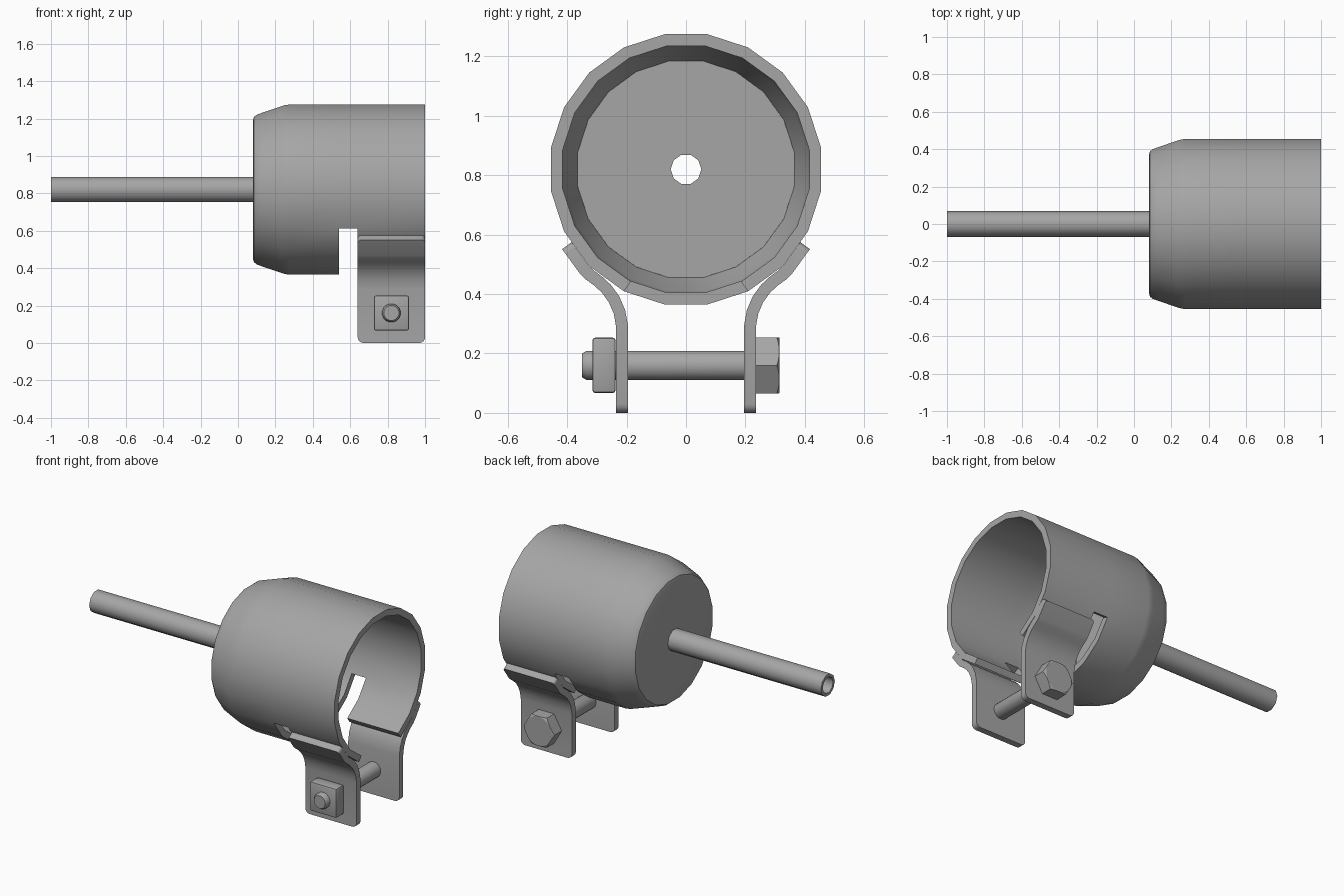
import bpy, bmesh
from math import pi, sin, cos, atan2, radians, sqrt
from mathutils import Matrix, Vector

if "Cube" in bpy.data.objects:
    bpy.data.objects.remove(bpy.data.objects["Cube"], do_unlink=True)

AXIS_Z = 0.82                       # height of the cup and tube axis
BOLT = Vector((0.82, 0, 0.16))      # centre of the clamp bolt

steel = bpy.data.materials.new("grey steel")
steel.use_nodes = True
COLOUR = (0.38, 0.38, 0.38, 1)
steel.diffuse_color = COLOUR
steel.node_tree.nodes["Principled BSDF"].inputs["Base Color"].default_value = COLOUR


def make_object(name, bm):
    bmesh.ops.remove_doubles(bm, verts=bm.verts, dist=1e-5)
    bmesh.ops.recalc_face_normals(bm, faces=bm.faces)
    mesh = bpy.data.meshes.new(name)
    bm.to_mesh(mesh)
    bm.free()
    mesh.materials.append(steel)
    obj = bpy.data.objects.new(name, mesh)
    bpy.context.collection.objects.link(obj)
    return obj


def activate(obj):
    bpy.ops.object.select_all(action='DESELECT')
    obj.select_set(True)
    bpy.context.view_layer.objects.active = obj


def apply_modifier(obj, kind, **settings):
    mod = obj.modifiers.new(kind.title(), kind)
    for key, value in settings.items():
        setattr(mod, key, value)
    activate(obj)
    bpy.ops.object.modifier_apply(modifier=mod.name)


def smooth(obj, angle=35):
    activate(obj)
    bpy.ops.object.shade_smooth_by_angle(angle=radians(angle))


def lathe(profile, sides, closed=False):
    """Turn (x, radius to flat) points about the x axis."""
    bm = bmesh.new()
    rings = []
    for x, r in profile:
        r /= cos(pi / sides)
        angles = [(k + 0.5) * 2 * pi / sides for k in range(sides)]
        rings.append([bm.verts.new((x, r * sin(a), r * cos(a))) for a in angles])
    pairs = list(zip(rings, rings[1:]))
    if closed:
        pairs.append((rings[-1], rings[0]))
    for a, b in pairs:
        for k in range(sides):
            j = (k + 1) % sides
            bm.faces.new((a[k], a[j], b[j], b[k]))
    return bm


def along_y(bm):
    bm.transform(Matrix.Translation(BOLT) @ Matrix.Rotation(pi / 2, 4, 'Z'))
    return bm


# Cup shell, with a cross slot and an open gap underneath
bm = lathe([(0.08, 0.055), (0.08, 0.37), (0.085, 0.388), (0.1, 0.4), (0.13, 0.411),
            (0.23, 0.445), (0.25, 0.451), (0.275, 0.455), (0.54, 0.455),
            (0.64, 0.455), (1.0, 0.455)], 20)
cut = []
for f in bm.faces:
    c = f.calc_center_median()
    from_bottom = atan2(abs(c.y), -c.z)
    limit = 63 if 0.54 < c.x < 0.64 else 27 if c.x > 0.64 else 0
    if from_bottom < radians(limit):
        cut.append(f)
bmesh.ops.delete(bm, geom=cut, context='FACES')
bm.transform(Matrix.Translation((0, 0, AXIS_Z)))
cup = make_object("cup_shell", bm)
apply_modifier(cup, 'SOLIDIFY', thickness=0.04, offset=-1, use_even_offset=True)
smooth(cup)

# Hollow tube
bm = lathe([(-1, 0.0665), (0.118, 0.0665), (0.118, 0.049), (-1, 0.049)], 10, closed=True)
bm.transform(Matrix.Translation((0, 0, AXIS_Z)))
smooth(make_object("tube", bm), 40)


# Clamp arms: bent strips with rounded corners
ARM_PATH = [Vector(p) for p in ((0.401, 0.563), (0.342, 0.482), (0.325, 0.465),
            (0.296, 0.444), (0.268, 0.418), (0.242, 0.382), (0.224, 0.34),
            (0.215, 0.29), (0.215, 0))]


def corner_rows(end, toward, radius):
    """Rows (point, inset) that round off the end of the strip."""
    step = (toward - end).normalized()
    rows = []
    for k in range(5):
        d = radius * (1 - cos(k * pi / 8))
        rows.append((end + step * d, radius - sqrt(radius ** 2 - (radius - d) ** 2)))
    return rows


def clamp_arm(name, side):
    rows = corner_rows(ARM_PATH[0], ARM_PATH[1], 0.02)
    rows += [(p, 0) for p in ARM_PATH[1:-1]]
    rows += corner_rows(ARM_PATH[-1], ARM_PATH[-2], 0.03)[::-1]
    bm = bmesh.new()
    edges = [[bm.verts.new((x, side * p.x, p.y)) for x in (0.64 + inset, 1 - inset)]
             for p, inset in rows]
    for a, b in zip(edges, edges[1:]):
        bm.faces.new((a[0], a[1], b[1], b[0]))
    arm = make_object(name, bm)
    apply_modifier(arm, 'SOLIDIFY', thickness=0.04, offset=0, use_even_offset=True)
    smooth(arm)


clamp_arm("front_clamp_arm", -1)
clamp_arm("back_clamp_arm", 1)

# Bolt shaft with a chamfered tip
bm = along_y(lathe([(-0.35, 0), (-0.35, 0.04), (-0.335, 0.049),
                    (0.24, 0.049), (0.24, 0)], 16))
smooth(make_object("bolt_shaft", bm))

# Hexagonal bolt head, its corners trimmed by a cone
bm = along_y(lathe([(0.235, 0), (0.235, 0.094), (0.315, 0.094), (0.315, 0)], 6))
head = make_object("bolt_head", bm)
bm = along_y(lathe([(0.2, 0), (0.2, 0.292), (0.33, 0.066), (0.33, 0)], 24))
cone = make_object("head_cutter", bm)
cone.hide_render = True
apply_modifier(head, 'BOOLEAN', operation='INTERSECT', object=cone, solver='EXACT')
bpy.data.objects.remove(cone, do_unlink=True)
smooth(head, 25)

# Square nut
bm = bmesh.new()
bmesh.ops.create_cube(bm, size=1)
bm.transform(Matrix.Translation(BOLT + Vector((0, -0.276, 0)))
             @ Matrix.Diagonal((0.186, 0.078, 0.186, 1)))
nut = make_object("square_nut", bm)
apply_modifier(nut, 'BEVEL', width=0.009, segments=2)
smooth(nut)
